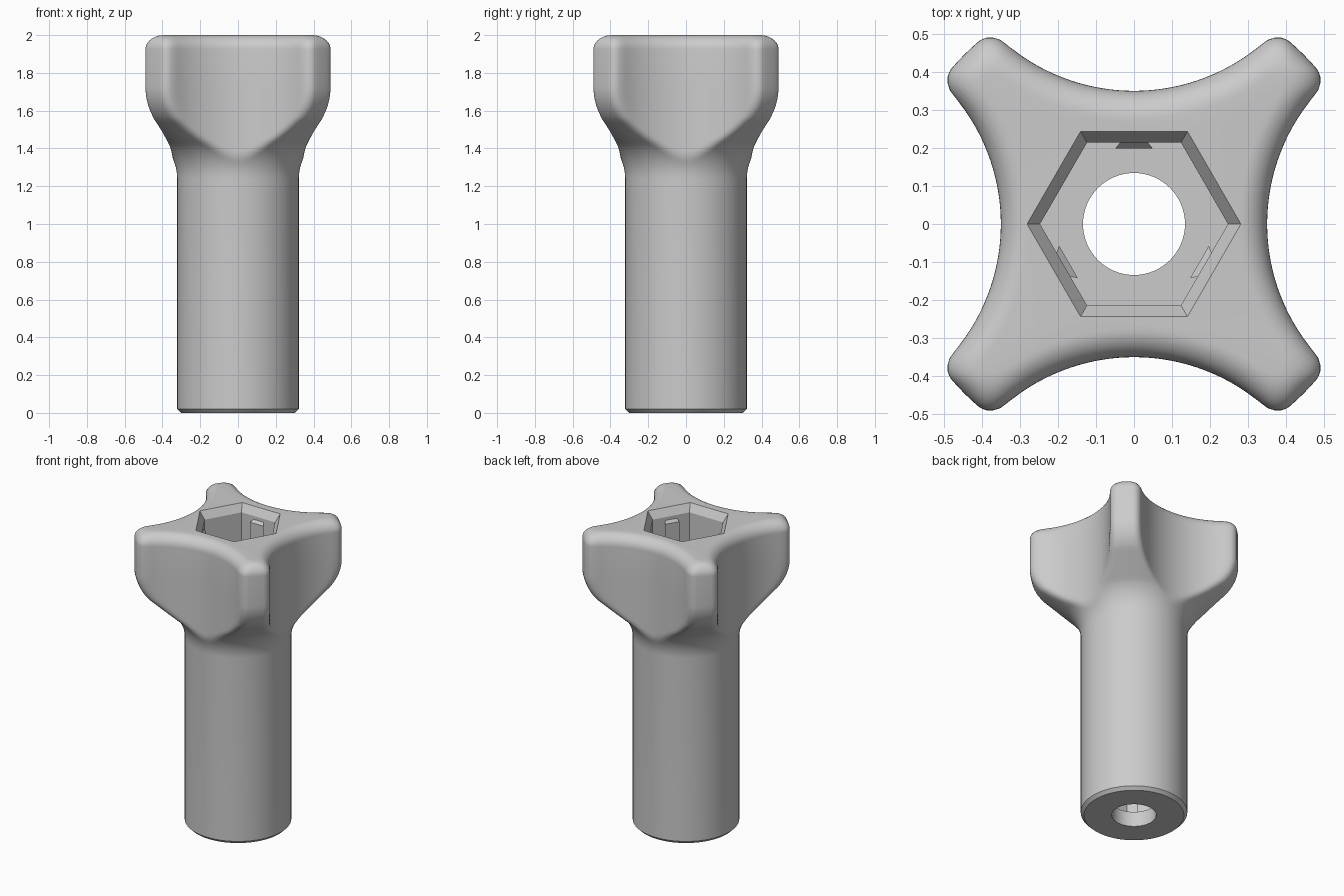
import bpy
import bmesh
from math import sin, cos, pi, radians, hypot

if "Cube" in bpy.data.objects:
    bpy.data.objects.remove(bpy.data.objects["Cube"], do_unlink=True)

grey = bpy.data.materials.new("plain grey")
grey.use_nodes = True
COLOR = (0.6, 0.6, 0.6, 1)
grey.diffuse_color = COLOR
grey.node_tree.nodes["Principled BSDF"].inputs["Base Color"].default_value = COLOR

SHAFT, HEAD, TOP = 0.322, 0.63, 2.0
SCALLOP_X, SCALLOP_R = 0.87, 0.52
BLEND, FILLET = 0.045, 0.075
FLOOR = 0.1


def make_object(name, bm):
    bmesh.ops.recalc_face_normals(bm, faces=bm.faces)
    mesh = bpy.data.meshes.new(name)
    bm.to_mesh(mesh)
    bm.free()
    mesh.materials.append(grey)
    obj = bpy.data.objects.new(name, mesh)
    bpy.context.collection.objects.link(obj)
    return obj


def loft(name, loops):
    """Skin closed loops of equal length and cap both ends."""
    bm = bmesh.new()
    rows = [[bm.verts.new(p) for p in loop] for loop in loops]
    n = len(rows[0])
    for low, high in zip(rows, rows[1:]):
        for i in range(n):
            j = (i + 1) % n
            bm.faces.new((low[i], low[j], high[j], high[i]))
    bm.faces.new(rows[0][::-1])
    bm.faces.new(rows[-1])
    return make_object(name, bm)


def polygon(radius, z, sides):
    return [(radius * cos(2 * pi * i / sides), radius * sin(2 * pi * i / sides), z)
            for i in range(sides)]


def outline_radius(angle, limit, inset, blend):
    """Radius where the round limit meets the nearest scallop, softly blended."""
    t = (angle + pi / 4) % (pi / 2) - pi / 4
    c, s = cos(t), sin(t)
    lo, hi = 0.2, 0.7
    for _ in range(22):
        r = (lo + hi) / 2
        a = r - limit + inset
        b = SCALLOP_R + inset - hypot(r * c - SCALLOP_X, r * s)
        f = min(-blend, max(a, b)) + hypot(max(a + blend, 0), max(b + blend, 0))
        if f > 0:
            hi = r
        else:
            lo = r
    return lo


def knob_loop(limit, z, inset, sides=320):
    blend = BLEND * min(1, max(0, (z - 1.28) / 0.3))
    loop = []
    for i in range(sides):
        a = 2 * pi * i / sides
        r = outline_radius(a, limit, inset, blend) if z > 1.27 else limit
        loop.append((r * cos(a), r * sin(a), z))
    return loop


# Body profile: chamfered shaft, flared neck, upright head, rounded top
profile = [(SHAFT - 0.02, 0, 0), (SHAFT, 0.02, 0)]
R = 0.25
for i in range(13):
    a = radians(45 * i / 12)
    profile.append((SHAFT + R * (1 - cos(a)), 1.24 + R * sin(a), 0))
start = profile[-1]
end = (HEAD - R * (1 - cos(pi / 4)), 1.73 - R * sin(pi / 4))
for i in range(1, 8):
    t = i / 8
    profile.append((start[0] + t * (end[0] - start[0]), start[1] + t * (end[1] - start[1]), 0))
for i in range(13):
    a = radians(45 * (1 - i / 12))
    profile.append((HEAD - R * (1 - cos(a)), 1.73 - R * sin(a), 0))
for i in range(11):
    a = pi / 2 * i / 10
    profile.append((HEAD, TOP - FILLET * (1 - sin(a)), FILLET * (1 - cos(a))))
knob = loft("knob_body", [knob_loop(*p) for p in profile])

# Hexagonal pocket with a chamfered mouth, and the bore through its floor
pocket = loft("pocket_cutter", [polygon(0.247, FLOOR, 6), polygon(0.247, TOP - 0.05, 6),
                                polygon(0.281, TOP, 6), polygon(0.281, TOP + 0.1, 6)])
bore = loft("bore_cutter", [polygon(0.134, -0.1, 64), polygon(0.134, FLOOR + 0.1, 64)])
bpy.context.view_layer.objects.active = knob
for cutter in (pocket, bore):
    cutter.hide_render = True
    mod = knob.modifiers.new("cut", 'BOOLEAN')
    mod.operation = 'DIFFERENCE'
    mod.solver = 'EXACT'
    mod.object = cutter
    bpy.ops.object.modifier_apply(modifier=mod.name)
    bpy.data.objects.remove(cutter, do_unlink=True)

bpy.ops.object.select_all(action='DESELECT')
knob.select_set(True)
bpy.ops.object.shade_smooth_by_angle(angle=radians(30))

# Grip ribs with sloped tops on alternate pocket walls
WALL = 0.2139
for i in range(3):
    def rib_loop(z_wall, z_inner):
        return [(-0.035, WALL + 0.002, z_wall), (0.035, WALL + 0.002, z_wall),
                (0.049, WALL - 0.015, z_inner), (-0.049, WALL - 0.015, z_inner)]
    rib = loft(f"grip_rib_{i + 1}", [rib_loop(FLOOR, FLOOR), rib_loop(1.93, 1.91)])
    rib.rotation_euler.z = 2 * pi * i / 3
